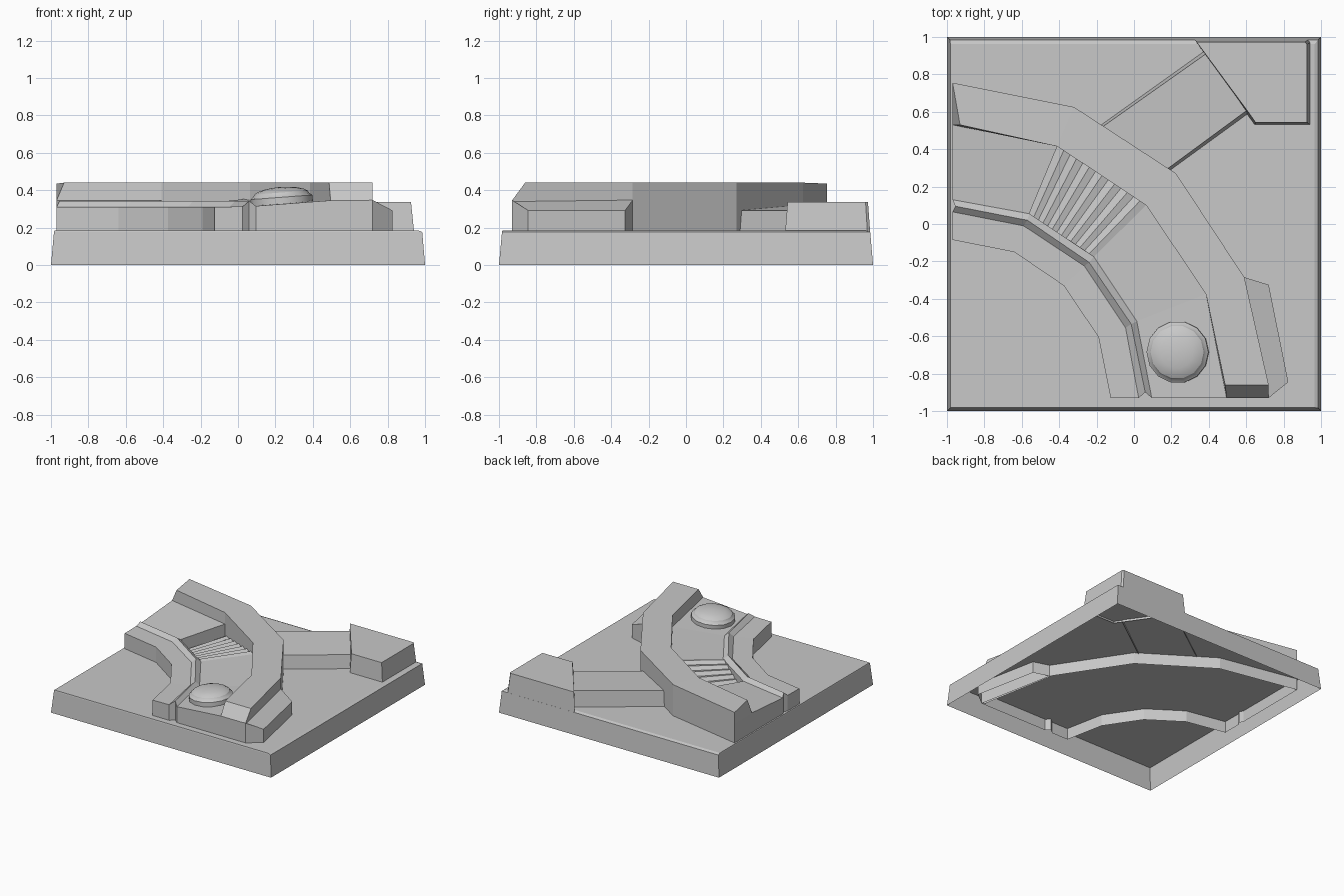
import bpy, bmesh, math
from mathutils import Vector, Matrix

cube = bpy.data.objects.get("Cube")
if cube:
    bpy.data.objects.remove(cube, do_unlink=True)

stone = bpy.data.materials.new("plain grey")
stone.use_nodes = True
GREY = (0.58, 0.58, 0.58, 1)
stone.diffuse_color = GREY
stone.node_tree.nodes["Principled BSDF"].inputs["Base Color"].default_value = GREY


def make_object(name, bm):
    bmesh.ops.recalc_face_normals(bm, faces=bm.faces)
    mesh = bpy.data.meshes.new(name)
    bm.to_mesh(mesh)
    bm.free()
    mesh.materials.append(stone)
    obj = bpy.data.objects.new(name, mesh)
    bpy.context.collection.objects.link(obj)
    return obj


def loft(name, loops, matrix=Matrix()):
    """Shell through a stack of vertex loops, capped on top, open below."""
    bm = bmesh.new()
    rings = [[bm.verts.new(p) for p in loop] for loop in loops]
    n = len(rings[0])
    for a, b in zip(rings, rings[1:]):
        for i in range(n):
            j = (i + 1) % n
            bm.faces.new((a[i], a[j], b[j], b[i]))
    bm.faces.new(rings[-1])
    bm.transform(matrix)
    return make_object(name, bm)


def block(name, bottom, top, heights, z_bottom):
    """Tapered block between two outlines, with a height for each top corner."""
    return loft(name, [[(x, y, z_bottom) for x, y in bottom],
                       [(x, y, z) for (x, y), z in zip(top, heights)]])


# Square base slab, hollow below, gently sloped along its back and left edges
def rectangle(low, high_x, high_y, z):
    return [(low, low, z), (high_x, low, z), (high_x, high_y, z), (low, high_y, z)]


loft("base", [rectangle(-1, 1, 1, 0),
              rectangle(-.984, .985, .985, .176),
              rectangle(-.982, .966, .962, .184)])

# Curved trench: long edges running from one end to the other
FLOOR_IN, FLOOR_OUT, WALL_TOP, DEEP = 0.315, 0.345, 0.44, 0.09
ledge_edge = [(-.97, -.085), (-.64, -.15), (-.375, -.33), (-.19, -.605), (-.125, -.93)]
ridge_outer = [(-.97, .065), (-.59, -.01), (-.265, -.225), (-.045, -.555), (.025, -.93)]
ridge_crest = [(-.955, .095), (-.57, .02), (-.24, -.205), (-.015, -.535), (.06, -.9)]
ridge_inner = [(-.97, .13), (-.56, .055), (-.215, -.175), (.015, -.52), (.095, -.93)]
wall_inner = [(-.97, .53), (-.41, .415), (.065, .1), (.385, -.375), (.495, -.93)]
wall_outer = [(-.97, .755), (-.32, .625), (.225, .27), (.59, -.285), (.72, -.93)]


def at(line, z):
    return [Vector((x, y, z)) for x, y in line]


rows = [at(ledge_edge, 0.31), at(ridge_outer, 0.312), at(ridge_crest, 0.342),
        at(ridge_inner, FLOOR_IN), at(wall_inner, FLOOR_OUT),
        at(wall_inner, WALL_TOP), at(wall_outer, WALL_TOP), at(wall_outer, FLOOR_OUT)]
# Sloping ends of the high wall
rows[5][0].x += 0.04
rows[6][0].z -= 0.005
for row in rows[5:7]:
    row[-1].y += 0.07
rows[5][-1].x -= 0.008
for line in (wall_outer, wall_inner, ridge_inner, ridge_crest, ridge_outer, ledge_edge):
    rows.append(at(line, DEEP))

bm = bmesh.new()
grid = [[bm.verts.new(p) for p in row] for row in rows]
STAIR_ROW, STAIR_SEG = 3, 1
for r in (*range(8), 13):
    a, b = grid[r], grid[(r + 1) % len(grid)]
    for s in range(len(a) - 1):
        if (r, s) != (STAIR_ROW, STAIR_SEG):
            bm.faces.new((a[s], a[s + 1], b[s + 1], b[s]))
# Walls closing both ends
for s in (0, -1):
    col = [row[s] for row in grid]
    bm.faces.new(col[4:8])
    bm.faces.new((col[4], col[7], col[8], col[9]))
    for i in range(4):
        bm.faces.new((col[i], col[i + 1], col[12 - i], col[13 - i]))

# Sunken steps rising from the left landing to the front landing
STEPS, DROP, LIP = 7, 0.1, 0.007
sides = []
for row in (grid[STAIR_ROW], grid[STAIR_ROW + 1]):
    start, end = row[STAIR_SEG], row[STAIR_SEG + 1]
    strip = [start]
    for k in range(STEPS):
        for along, level, lip in ((0, 0, 0), (0.5, 1, LIP)):
            p = start.co.lerp(end.co, (k + along) / STEPS)
            p.z += lip - DROP * (1 - (k + level) / STEPS)
            strip.append(bm.verts.new(p))
    strip.append(end)
    bm.faces.new(strip)
    sides.append(strip)
for i in range(len(sides[0]) - 1):
    bm.faces.new((sides[0][i], sides[0][i + 1], sides[1][i + 1], sides[1][i]))
make_object("trench", bm)

# Sloped buttress beside the front end of the wall
foot = [(.58, -.283), (.59, -.285), (.72, -.325), (.825, -.845), (.72, -.93), (.7, -.93)]
block("buttress", foot, foot, [.347, .347, .292, .292, .347, .347], DEEP)

# Low passage from the wall to the corner bunker, its roof tilted forward
block("passage",
      [(-.185, .525), (.375, .925), (.612, .59), (.165, .265)],
      [(-.175, .515), (.385, .91), (.6, .605), (.165, .285)],
      [.312, .312, .292, .292], 0.17)

# Corner bunker with leaning walls
block("bunker",
      [(.325, .985), (.93, .985), (.942, .97), (.942, .53), (.645, .53), (.598, .595)],
      [(.335, .973), (.915, .973), (.925, .96), (.925, .543), (.65, .543), (.61, .6)],
      [.336] * 6, 0.17)

# Domed hatch tilted with the floor
SIDES, CAP = 14, 0.043
profile = [(.166, -.03), (.166, .034), (.15, .046)]
profile += [(.15 * math.cos(a), .046 + CAP * math.sin(a))
            for a in (math.radians(d) for d in (18, 36, 54, 72, 86))]
hatch = loft("domed_hatch",
             [[(r * math.cos(math.tau * i / SIDES), r * math.sin(math.tau * i / SIDES), z)
               for i in range(SIDES)] for r, z in profile],
             Matrix.Translation((.235, -.685, .328)) @ Matrix.Rotation(-.075, 4, "Y"))
bpy.ops.object.select_all(action="DESELECT")
hatch.select_set(True)
bpy.context.view_layer.objects.active = hatch
bpy.ops.object.shade_smooth_by_angle(angle=math.radians(30))
